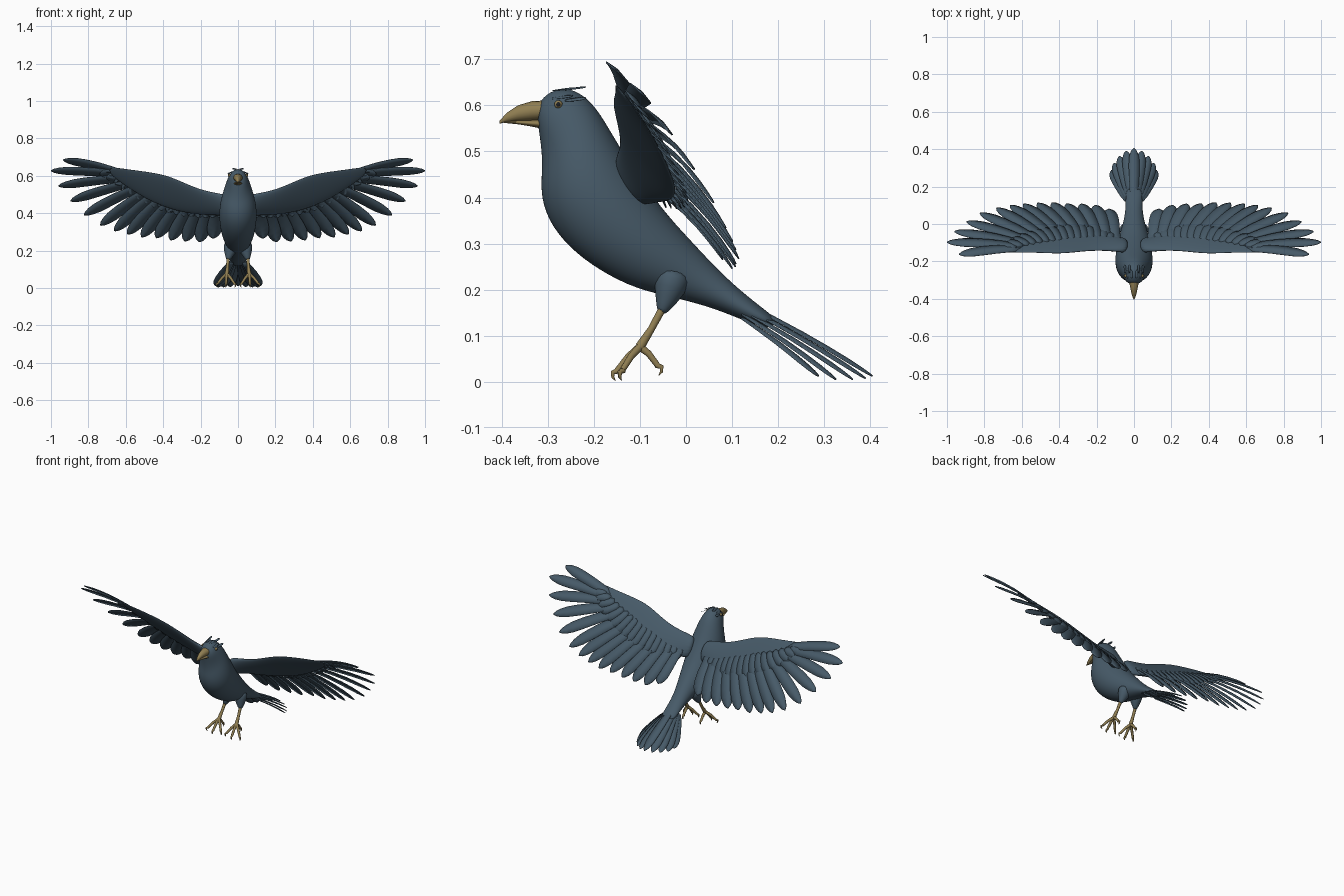
import bpy, bmesh, math
from mathutils import Vector as V, Matrix

if "Cube" in bpy.data.objects:
    bpy.data.objects.remove(bpy.data.objects["Cube"], do_unlink=True)


def material(name, rgb):
    m = bpy.data.materials.new(name)
    m.use_nodes = True
    m.diffuse_color = (*rgb, 1)
    node = m.node_tree.nodes["Principled BSDF"]
    node.inputs["Base Color"].default_value = (*rgb, 1)
    node.inputs["Roughness"].default_value = 0.8
    return m


SLATE = material("slate_plumage", (0.062, 0.102, 0.138))
OCHRE = material("ochre_horn", (0.28, 0.21, 0.085))
DARK = material("dark_pupil", (0.012, 0.014, 0.018))
X = V((1, 0, 0))


def finish(name, bm, mat, mirror=False, subsurf=0, thick=0, angle=60):
    bmesh.ops.recalc_face_normals(bm, faces=bm.faces) if not thick else None
    mesh = bpy.data.meshes.new(name)
    bm.to_mesh(mesh)
    bm.free()
    ob = bpy.data.objects.new(name, mesh)
    bpy.context.collection.objects.link(ob)
    mesh.materials.append(mat)
    if subsurf:
        mod = ob.modifiers.new("smooth", 'SUBSURF')
        mod.levels = mod.render_levels = subsurf
    if thick:
        mod = ob.modifiers.new("thickness", 'SOLIDIFY')
        mod.thickness, mod.offset = thick, 0
    if mirror:
        ob.modifiers.new("mirror", 'MIRROR').use_mirror_merge = False
    bpy.ops.object.select_all(action='DESELECT')
    ob.select_set(True)
    bpy.context.view_layer.objects.active = ob
    bpy.ops.object.shade_smooth_by_angle(angle=math.radians(angle))
    return ob


def loft(bm, rings, sides=16):
    """Skin elliptical rings given as (centre, half axis, half axis)."""
    loops = []
    for c, a, b in rings:
        angles = [2 * math.pi * k / sides for k in range(sides)]
        loops.append([bm.verts.new(c + a * math.cos(t) + b * math.sin(t)) for t in angles])
    for p, q in zip(loops, loops[1:]):
        for k in range(sides):
            n = (k + 1) % sides
            bm.faces.new((p[k], p[n], q[n], q[k]))
    bm.faces.new(loops[0][::-1])
    bm.faces.new(loops[-1])


def span(p, q, b):
    p, q = V(p), V(q)
    return (p + q) / 2, (p - q) / 2, b


def tube(bm, points, radii, sides=10):
    pts = [V(p) for p in points]
    rings = []
    for i, (p, r) in enumerate(zip(pts, radii)):
        d = (pts[min(i + 1, len(pts) - 1)] - pts[max(i - 1, 0)]).normalized()
        b = d.cross(X).normalized()
        rings.append((p, b.cross(d) * r, b * r))
    loft(bm, rings, sides)


BLADE = ((0, .5), (.2, .8), (.45, .95), (.65, 1), (.8, .95), (.9, .72), (.96, .45), (1, .08))


def feather(bm, base, tip, width, normal, twist=0, bend=0):
    """Leaf-shaped vane with a raised central quill."""
    base, tip = V(base), V(tip)
    d = (tip - base).normalized()
    n = Matrix.Rotation(math.radians(twist), 3, d) @ normal
    side = n.cross(d).normalized()
    n = d.cross(side)
    rows = []
    for t, w in BLADE:
        c = base.lerp(tip, t) + n * bend * math.sin(math.pi * t)
        h = side * w * width / 2
        rows.append([bm.verts.new(p) for p in (c - h, c + n * width * w * .07, c + h)])
    for p, q in zip(rows, rows[1:]):
        for k in range(2):
            bm.faces.new((p[k], p[k + 1], q[k + 1], q[k]))


# Body: upper outline, lower outline and half width, from face to tail root
BODY = ((-.322, .603, -.322, .562, .02), (-.298, .632, -.318, .535, .043),
        (-.25, .643, -.314, .50, .056), (-.2, .608, -.313, .46, .071),
        (-.165, .55, -.318, .41, .09), (-.135, .5, -.303, .35, .102),
        (-.095, .44, -.257, .29, .102), (-.045, .37, -.19, .24, .093),
        (.005, .315, -.11, .2, .076), (.055, .26, -.03, .183, .056),
        (.105, .21, .06, .16, .045), (.16, .165, .135, .128, .046),
        (.2, .135, .185, .112, .04))
bm = bmesh.new()
loft(bm, [span((0, a, b), (0, c, d), X * w) for a, b, c, d, w in BODY])
finish("body", bm, SLATE, subsurf=2, angle=180)

# Beak halves
bm = bmesh.new()
for rows in (((-.3, .611, .57, .027), (-.335, .609, .567, .021), (-.365, .6, .566, .015),
              (-.39, .583, .564, .008), (-.405, .566, .56, .001)),
             ((-.3, .57, .547, .025), (-.335, .568, .554, .018), (-.365, .567, .559, .012),
              (-.395, .565, .562, .003))):
    loft(bm, [span((0, y, a), (0, y, b), X * w) for y, a, b, w in rows])
finish("beak", bm, OCHRE)

# Eyes: ochre rim with dark pupil
for name, mat, radius, x in (("eye_rims", OCHRE, .009, .044), ("pupils", DARK, .006, .048)):
    bm = bmesh.new()
    bmesh.ops.create_uvsphere(bm, u_segments=16, v_segments=10, radius=radius,
                              matrix=Matrix.Translation((x, -.277, .602)))
    finish(name, bm, mat, mirror=True)

# Small loose feathers on the crown and cheeks
bm = bmesh.new()
for x, y, z in ((.012, -.29, .632), (.022, -.262, .634), (.034, -.29, .615), (.046, -.262, .61)):
    feather(bm, (x, y, z), (x + .004, y + .045, z + .006), .014, V((x * 12, 0, 1)).normalized())
finish("head_tufts", bm, SLATE, mirror=True, thick=.001)

# Wing arm: span station, leading y z, trailing y z, thickness
ARM = ((.03, -.15, .49, -.09, .38, .07), (.09, -.145, .503, -.065, .39, .045),
       (.2, -.14, .525, -.035, .39, .032), (.3, -.15, .57, -.02, .405, .028),
       (.39, -.16, .608, -.025, .43, .026), (.5, -.155, .625, -.045, .48, .02),
       (.6, -.152, .637, -.08, .545, .014), (.69, -.156, .65, -.125, .61, .006))
UP = V((-.06, .33, .25)).normalized()
bm = bmesh.new()
loft(bm, [span((x, a, b), (x, c, d), UP * t / 2) for x, a, b, c, d, t in ARM])
finish("wing_arms", bm, SLATE, mirror=True, subsurf=2, angle=180)


def on_wing(x, f):
    """Point on the wing at span x and chord fraction f."""
    for s, e in zip(ARM, ARM[1:]):
        if x <= e[0] or e is ARM[-1]:
            r = [p + (q - p) * (x - s[0]) / (e[0] - s[0]) for p, q in zip(s, e)]
            return V((x, r[1], r[2])).lerp(V((x, r[3], r[4])), f)


# Flight feathers, from the wing tip to the body
TIPS = ((.935, -.163, .685), (1.0, -.098, .627), (.96, -.04, .545), (.895, .013, .465),
        (.823, .058, .39), (.735, .085, .335), (.66, .1, .305), (.59, .107, .287),
        (.515, .112, .272), (.437, .114, .268), (.36, .108, .256), (.283, .107, .25),
        (.207, .1, .246), (.135, .08, .265))
last = len(TIPS) - 1
bm = bmesh.new()
for i, tip in enumerate(TIPS):
    f = i / last
    base = on_wing(.59 - .49 * f ** 1.2, .3 + .25 * f)
    feather(bm, base, tip, .062 + .02 * f, UP, twist=9, bend=.012)
finish("flight_feathers", bm, SLATE, mirror=True, thick=.003)

# Covert feathers overlapping the flight feathers
bm = bmesh.new()
count = 17
for i in range(count):
    f = i / (count - 1)
    x = .1 + .53 * f
    root = on_wing(x, .45) + UP * .008
    end = on_wing(min(x + .07 * f, .69), 1.15) + X * .05 * f * f + UP * .008
    feather(bm, root, end, .056, UP, twist=7, bend=.006)
finish("covert_feathers", bm, SLATE, mirror=True, thick=.002)

# Tail fan, highest in the middle
FAN = ((0, .405, .012), (.042, .39, .007), (.078, .362, .005), (.106, .325, .005),
       (.12, .287, .012))
bm = bmesh.new()
for i, (x, y, z) in enumerate(FAN):
    for s in ((1, -1) if i else (1,)):
        root = (s * i * .009, .125, .172 - .009 * i)
        feather(bm, root, (s * x, y, z), .058, V((s * .1, .5, .85)).normalized(), bend=.004)
finish("tail_feathers", bm, SLATE, thick=.003)

# Feathered thighs
bm = bmesh.new()
tube(bm, ((.035, -.025, .245), (.042, -.035, .2), (.05, -.048, .165), (.053, -.054, .148)),
     (.045, .036, .018, .009), 14)
finish("thighs", bm, SLATE, mirror=True, subsurf=1, angle=180)

# Shanks, toes and hooked claws
bm = bmesh.new()
ankle = V((.06, -.1, .076))
tube(bm, ((.052, -.048, .165), (.056, -.075, .115), ankle), (.009, .008, .011))
for x, y, z in ((.108, -.138, .025), (.064, -.15, .024), (.02, -.138, .025), (.06, -.062, .036)):
    tip = V((x, y, z))
    out = V((x - ankle.x, y - ankle.y, 0)).normalized()
    mid = ankle.lerp(tip, .5) + V((0, 0, .005))
    tube(bm, (ankle, mid, tip), (.009, .0075, .0065))
    tube(bm, (tip - out * .003, tip + out * .009 - V((0, 0, .004)),
              tip + out * .009 - V((0, 0, .014)), tip + out * .003 - V((0, 0, .022))),
         (.0065, .0055, .0035, .0007))
finish("feet", bm, OCHRE, mirror=True)
